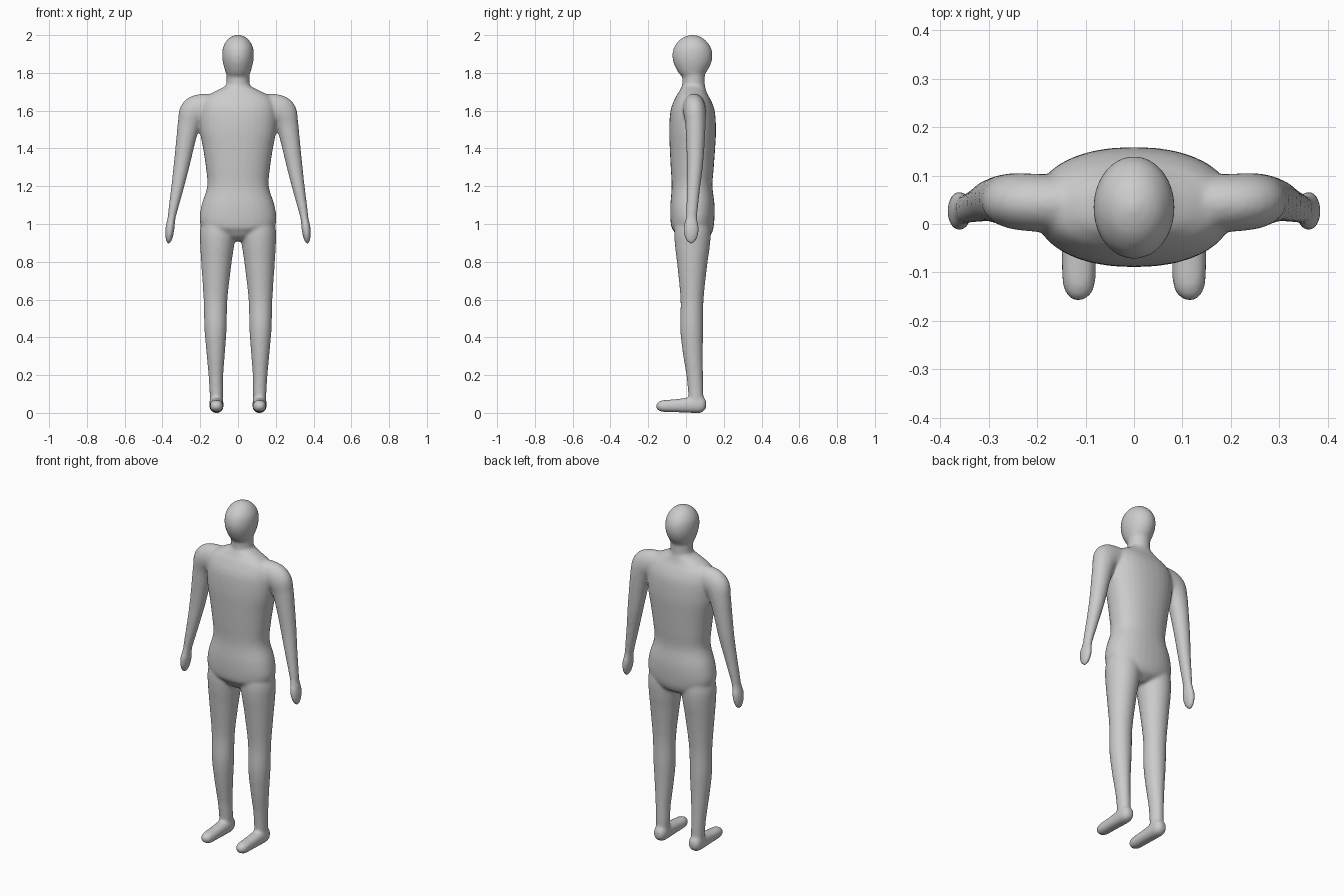
import bpy, bmesh, math
from mathutils import Vector

SIDES = 32
STEPS = 5


def catmull(p0, p1, p2, p3, t):
    return [0.5 * (2 * b + (c - a) * t + (2 * a - 5 * b + 4 * c - d) * t * t
                   + (3 * b - a - 3 * c + d) * t ** 3)
            for a, b, c, d in zip(p0, p1, p2, p3)]


def loft(bm, sections, ref, power=2.0, side=1):
    """Closed tube through (x, y, z, radius along ref, other radius) sections."""
    s = [(x * side, y, z, a, b) for x, y, z, a, b in sections]
    n = len(s)
    pts = []
    for i in range(n - 1):
        for k in range(STEPS):
            pts.append(catmull(s[max(i - 1, 0)], s[i], s[i + 1], s[min(i + 2, n - 1)], k / STEPS))
    pts.append(s[-1])
    ref = Vector(ref)
    rings = []
    for i, p in enumerate(pts):
        tan = (Vector(pts[min(i + 1, len(pts) - 1)][:3]) - Vector(pts[max(i - 1, 0)][:3])).normalized()
        u = (ref - tan * ref.dot(tan)).normalized()
        v = tan.cross(u)
        ring = []
        for j in range(SIDES):
            ang = 2 * math.pi * j / SIDES
            c, d = math.cos(ang), math.sin(ang)
            c = math.copysign(abs(c) ** (2 / power), c)
            d = math.copysign(abs(d) ** (2 / power), d)
            ring.append(bm.verts.new(Vector(p[:3]) + u * c * max(p[3], .003) + v * d * max(p[4], .003)))
        rings.append(ring)
    faces = [bm.faces.new(rings[0]), bm.faces.new(rings[-1])]
    for r, q in zip(rings, rings[1:]):
        for j in range(SIDES):
            k = (j + 1) % SIDES
            faces.append(bm.faces.new((r[j], r[k], q[k], q[j])))
    bmesh.ops.recalc_face_normals(bm, faces=faces)


X, Y = (1, 0, 0), (0, 1, 0)
bm = bmesh.new()

# torso
loft(bm, [(0, .03, .91, .03, .05), (0, .032, .935, .11, .085), (0, .035, .97, .18, .108),
          (0, .034, 1.02, .203, .116), (0, .034, 1.1, .193, .117), (0, .032, 1.2, .163, .108),
          (0, .033, 1.3, .17, .114), (0, .034, 1.4, .185, .12), (0, .035, 1.5, .203, .124),
          (0, .035, 1.6, .205, .117), (0, .036, 1.66, .185, .095), (0, .038, 1.695, .135, .075),
          (0, .04, 1.725, .075, .062), (0, .04, 1.75, .05, .05)], X, 2.25)

# neck
loft(bm, [(0, .04, 1.66, .07, .065), (0, .04, 1.74, .061, .06), (0, .04, 1.82, .062, .06)], X)

# head
loft(bm, [(0, .035, 1.765, .03, .03), (0, .035, 1.785, .057, .06), (0, .034, 1.82, .071, .085),
          (0, .034, 1.86, .081, .102), (0, .034, 1.9, .084, .106), (0, .034, 1.94, .078, .095),
          (0, .034, 1.975, .057, .067), (0, .034, 1.993, .032, .037), (0, .034, 2.002, .006, .006)], X)

for side in (1, -1):
    # arm and hand
    loft(bm, [(.1, .042, 1.615, .06, .07), (.18, .043, 1.61, .06, .08), (.232, .046, 1.59, .059, .08),
              (.258, .05, 1.53, .054, .062), (.275, .05, 1.45, .05, .052), (.297, .048, 1.32, .043, .043),
              (.319, .04, 1.2, .036, .034), (.343, .032, 1.08, .031, .025), (.352, .029, 1.03, .031, .021),
              (.36, .027, .98, .041, .024), (.364, .027, .94, .037, .021), (.367, .027, .91, .024, .014),
              (.368, .027, .894, .006, .005)], Y, side=side)
    # leg
    loft(bm, [(.1, .034, 1.06, .08, .085), (.106, .034, .96, .095, .096), (.111, .034, .88, .089, .092),
              (.115, .033, .78, .079, .079), (.119, .032, .6, .063, .061), (.119, .03, .45, .059, .061),
              (.118, .036, .32, .049, .053), (.117, .046, .2, .039, .044), (.115, .051, .12, .036, .041),
              (.115, .055, .03, .034, .036)], X, side=side)
    # foot
    loft(bm, [(.113, .108, .045, .008, .01), (.113, .1, .045, .026, .03), (.114, .075, .045, .037, .045),
              (.114, .02, .041, .037, .041), (.114, -.05, .038, .036, .035), (.114, -.12, .036, .034, .031),
              (.115, -.147, .036, .024, .022), (.115, -.16, .036, .006, .006)], X, 2.3, side)

me = bpy.data.meshes.new("body")
bm.to_mesh(me)
bm.free()
body = bpy.data.objects.new("body", me)
bpy.context.collection.objects.link(body)

# fuse the parts into one skin and soften the joints
rm = body.modifiers.new("fuse", 'REMESH')
rm.mode = 'VOXEL'
rm.voxel_size = 0.008
rm.use_smooth_shade = True
sm = body.modifiers.new("soften", 'SMOOTH')
sm.factor = 0.5
sm.iterations = 8
